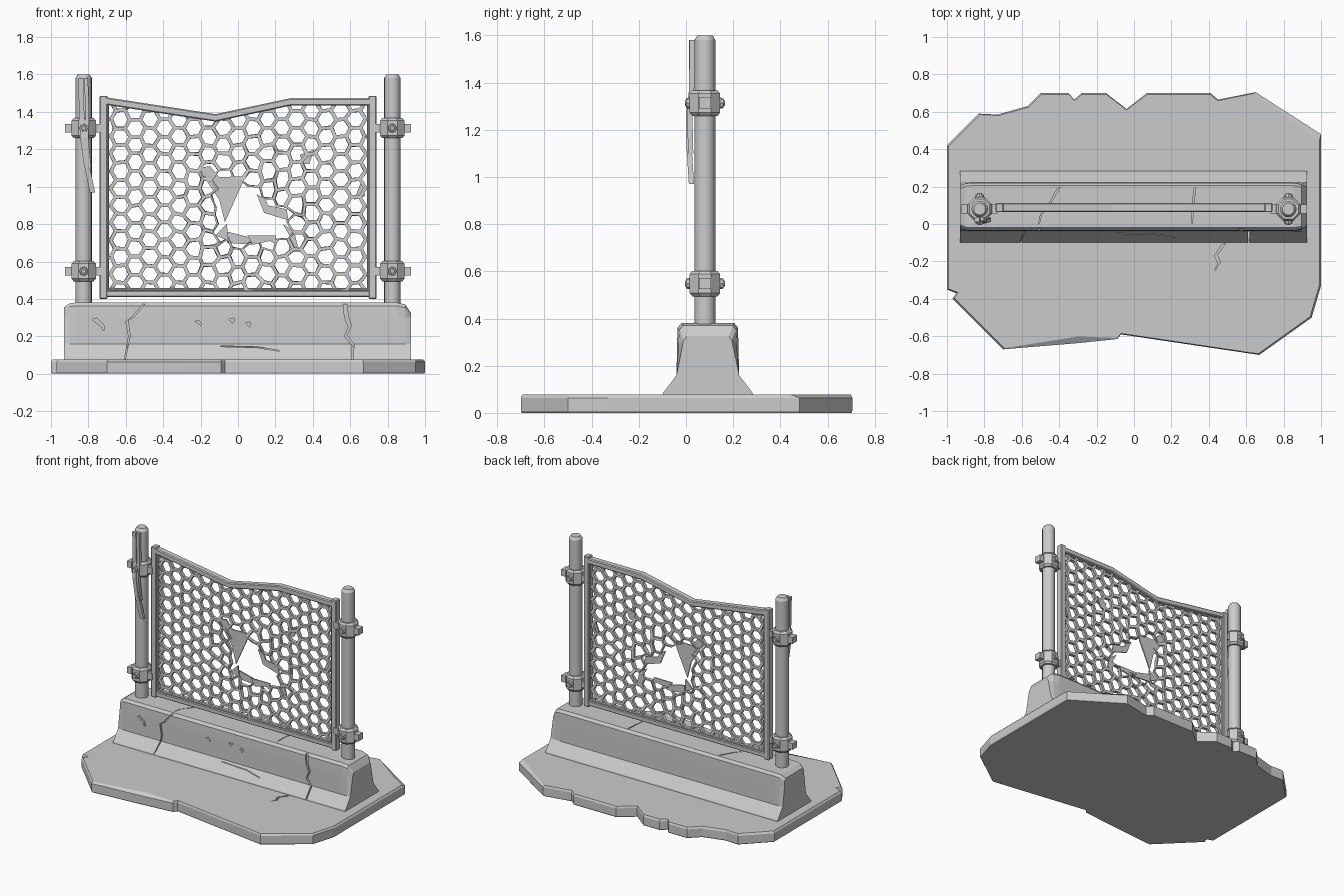
import bpy, bmesh, math, random
from mathutils import Vector, Matrix

random.seed(4)
if "Cube" in bpy.data.objects:
    bpy.data.objects.remove(bpy.data.objects["Cube"])

grey = bpy.data.materials.new("plain_grey")
grey.use_nodes = True
COLOUR = (0.6, 0.6, 0.6, 1)
grey.diffuse_color = COLOUR
grey.node_tree.nodes["Principled BSDF"].inputs["Base Color"].default_value = COLOUR
FENCE_Y = 0.088


def select(ob):
    bpy.ops.object.select_all(action='DESELECT')
    ob.select_set(True)
    bpy.context.view_layer.objects.active = ob


def finish(name, bm, bevel=0, smooth=False):
    bmesh.ops.recalc_face_normals(bm, faces=bm.faces[:])
    mesh = bpy.data.meshes.new(name)
    bm.to_mesh(mesh)
    bm.free()
    mesh.materials.append(grey)
    ob = bpy.data.objects.new(name, mesh)
    bpy.context.collection.objects.link(ob)
    if bevel:
        mod = ob.modifiers.new("edge_bevel", 'BEVEL')
        mod.width, mod.segments, mod.limit_method = bevel, 1, 'ANGLE'
    if smooth:
        select(ob)
        bpy.ops.object.shade_smooth_by_angle(angle=math.radians(35))
    return ob


def add_loft(bm, rings):
    """Skin a row of matching 3D outlines and cap both ends."""
    rows = [[bm.verts.new(p) for p in ring] for ring in rings]
    for a, b in zip(rows, rows[1:]):
        for i in range(len(a)):
            bm.faces.new((a[i - 1], b[i - 1], b[i], a[i]))
    bm.faces.new(rows[0])
    bm.faces.new(rows[-1][::-1])


def add_prism(bm, pts, axis, lo, hi):
    """Extrude a 2D outline along an axis (the other two axes in order)."""
    k = "xyz".index(axis)
    add_loft(bm, [[(*p[:k], d, *p[k:]) for p in pts] for d in (lo, hi)])


def add_box(bm, centre, size):
    m = Matrix.Translation(centre) @ Matrix.Diagonal((*size, 1))
    bmesh.ops.create_cube(bm, size=1, matrix=m)


def add_rod(bm, centre, direction, radius, length, sides, tip=None):
    rot = Vector((0, 0, 1)).rotation_difference(Vector(direction)).to_matrix().to_4x4()
    bmesh.ops.create_cone(bm, cap_ends=True, segments=sides, radius1=radius,
                          radius2=radius if tip is None else tip, depth=length,
                          matrix=Matrix.Translation(centre) @ rot)


def crack(ob, path, axis, lo, hi, width):
    """Cut a tapering groove along a path; keep the part whole if the cut fails."""
    last = len(path) - 1
    back = [(x + width * (1 - 0.7 * i / last), v + 0.3 * width) for i, (x, v) in enumerate(path)]
    bm = bmesh.new()
    add_prism(bm, path + back[::-1], axis, lo, hi)
    cutter = finish("crack_cutter", bm)
    cutter.hide_render = True
    whole = ob.data.copy()
    mod = ob.modifiers.new("crack", 'BOOLEAN')
    mod.operation, mod.object, mod.solver = 'DIFFERENCE', cutter, 'FLOAT'
    select(ob)
    bpy.ops.object.modifier_apply(modifier=mod.name)
    if len(ob.data.polygons) < len(whole.polygons):
        ob.data = whole
    bpy.data.objects.remove(cutter)


# Broken ground slab, its rim sloping in slightly and broken away in two places
outline = [(-1, .42), (-.83, .59), (-.73, .585), (-.57, .63), (-.5, .7), (-.35, .7),
           (-.32, .665), (-.28, .7), (-.15, .7), (-.04, .615), (.07, .7), (.41, .7),
           (.45, .665), (.65, .705), (1, .48), (1, -.33), (.95, -.5), (.67, -.7),
           (-.07, -.59), (-.09, -.615), (-.3, -.637), (-.7, -.67), (-.97, -.4), (-.95, -.37), (-1, -.35)]


def rim(z, scale, broken):
    return [(x * scale, y * scale + (broken if abs(x + .3) < .01 and y < 0 else 0)
             - (broken if x > .99 and y > 0 else 0), z) for x, y in outline]


bm = bmesh.new()
add_loft(bm, [rim(0, .995, 0), rim(.008, 1, 0), rim(.064, 1, 0), rim(.077, .991, .03)])
slab = finish("ground_slab", bm)
crack(slab, [(.47, -.11), (.43, -.17), (.45, -.21), (.43, -.25)], 'z', .06, .1, .02)
crack(slab, [(-.25, -.34), (-.3, -.43), (-.37, -.48), (-.44, -.51)], 'z', .07, .1, .007)

# Concrete barrier, its end corners chipped away towards the top
profile = [(-.1, .07), (-.097, .085), (-.04, .16), (-.038, .3), (-.035, .362), (-.02, .38),
           (.205, .38), (.22, .362), (.222, .3), (.225, .16), (.282, .085), (.285, .07)]


def section(x, drop, pinch):
    """The barrier profile, with its upper part lowered and narrowed."""
    return [(x, y if z < .2 else y + (.09 - y) * pinch, z - drop if z > .35 else z)
            for y, z in profile]


bm = bmesh.new()
add_loft(bm, [section(-.93, .025, .14), section(-.9, .004, .03), section(-.87, 0, 0),
              section(.85, 0, 0), section(.895, .01, .06), section(.925, .055, .2)])
barrier = finish("concrete_barrier", bm)
front_cracks = [
    ([(-.5, .385), (-.57, .30), (-.6, .28), (-.585, .2), (-.61, .06)], .018),
    ([(.56, .385), (.57, .30), (.59, .25), (.57, .2), (.61, .15), (.61, .06)], .022),
    ([(.3, .37), (.33, .31), (.28, .29), (.23, .27)], .016),
    ([(-.78, .29), (-.73, .25), (-.72, .23)], .025),
    ([(-.23, .28), (-.2, .26)], .02),
    ([(-.05, .29), (-.03, .27)], .03),
    ([(.04, .27), (.06, .25)], .025),
    ([(-.1, .145), (.1, .14), (.22, .12)], .012)]
for path, width in front_cracks:
    crack(barrier, path, 'y', -.2, -.025, width)
crack(barrier, [(-.41, .19), (-.46, .1), (-.5, .05), (-.51, .0)], 'z', .365, .45, .014)
crack(barrier, [(.32, .19), (.31, .08), (.31, .0)], 'z', .37, .45, .01)

# Posts with bolted clamps
for side, s in (("right", -1), ("left", 1)):
    x = s * .825
    bm = bmesh.new()
    add_rod(bm, (x, .08, .975), (0, 0, 1), .044, 1.21, 16)
    add_rod(bm, (x, .08, 1.59), (0, 0, 1), .044, .02, 16, .032)
    finish(side + "_post", bm, smooth=True)
    for level, z in (("lower", .548), ("upper", 1.313)):
        bm = bmesh.new()
        add_rod(bm, (x, .08, z), (0, 0, 1), .07, .08, 8)
        for e in (-1, 1):
            add_rod(bm, (x, .08, z + e * .047), (0, 0, e), .07, .014, 8, .058)
        bmesh.ops.rotate(bm, cent=(x, .08, z), verts=bm.verts[:],
                         matrix=Matrix.Rotation(math.radians(22.5), 3, 'Z'))
        c = Vector((x, .08, z))
        for d in (-1, 1):
            add_box(bm, c + Vector((d * .081, 0, 0)), (.036, .05, .046))
            add_rod(bm, c + Vector((0, d * .071, 0)), (0, d, 0), .024, .016, 8, .021)
            add_rod(bm, c + Vector((0, d * .08, 0)), (0, d, 0), .015, .01, 8, .011)
        finish(f"{side}_{level}_clamp", bm)

# Torn metal strips hanging on the right post
for name, half, path in (
        ("long_torn_strip", .014, [(-.84, .023, 1.58), (-.835, .023, 1.36), (-.83, .011, 1.26),
                                   (-.812, .013, 1.13), (-.778, .023, .97)]),
        ("short_torn_strip", .01, [(-.812, .026, 1.58), (-.806, .024, 1.38), (-.81, .016, 1.26),
                                   (-.795, .02, 1.1)])):
    bm = bmesh.new()
    add_loft(bm, [[(x + a * half, y + b * .011, z) for a, b in
                   ((-1, -1), (1, -1), (1, 1), (-1, 1))] for x, y, z in path])
    finish(name, bm)

# Fence frame with a sagging top rail
top_line = [(-.72, 1.462), (-.12, 1.37), (.28, 1.455), (.72, 1.455)]


def top_z(x):
    for (x0, z0), (x1, z1) in zip(top_line, top_line[1:]):
        if x <= x1:
            return z0 + (z1 - z0) * (x - x0) / (x1 - x0)
    return top_line[-1][1]


bm = bmesh.new()
add_prism(bm, [(x, z + .018) for x, z in top_line] + [(x, z - .022) for x, z in top_line[::-1]],
          'y', FENCE_Y - .024, FENCE_Y + .024)
finish("top_rail", bm, .006)
bm = bmesh.new()
add_box(bm, (0, FENCE_Y, .428), (1.42, .044, .034))
add_box(bm, (0, FENCE_Y, .45), (1.42, .032, .016))
finish("bottom_rail", bm, .005)
for side, s in (("right", -1), ("left", 1)):
    bm = bmesh.new()
    add_box(bm, (s * .72, FENCE_Y, .943), (.042, .05, 1.086))
    add_box(bm, (s * .697, FENCE_Y, .94), (.012, .034, 1.0))
    finish(side + "_frame_upright", bm, .005)

# Hexagonal wire mesh with a torn opening
tear = [(-.15, 1.06), (.04, 1.06), (.1, .97), (.27, .9), (.31, .68), (.12, .68), (-.08, .7), (-.08, .82)]


def in_tear(x, z):
    inside = False
    for (x0, z0), (x1, z1) in zip(tear, tear[1:] + tear[:1]):
        if (z0 > z) != (z1 > z) and x < x0 + (z - z0) * (x1 - x0) / (z1 - z0):
            inside = not inside
    return inside


STEP_X, STEP_Z = .0785, .092
bm = bmesh.new()
for col in range(-10, 11):
    for row in range(13):
        cx, cz = col * STEP_X, .44 + (row + .5 * (col % 2)) * STEP_Z
        if not in_tear(cx, cz):
            bm.faces.new([bm.verts.new((cx + STEP_X / 1.5 * math.cos(math.radians(60 * k)), FENCE_Y,
                                        cz + STEP_Z / 1.732 * math.sin(math.radians(60 * k))))
                          for k in range(6)])
bmesh.ops.remove_doubles(bm, verts=bm.verts[:], dist=.01)
for v in bm.verts:
    near = max(0, 1 - math.hypot(v.co.x - .1, v.co.z - .85) / .5)
    v.co += Vector([random.uniform(-1, 1) * (.004 + .014 * near) for _ in "xyz"])
bmesh.ops.recalc_face_normals(bm, faces=bm.faces[:])
cells = bm.faces[:]
bmesh.ops.inset_individual(bm, faces=cells, thickness=.0095, use_even_offset=True)
bmesh.ops.delete(bm, geom=cells, context='FACES')
for v in bm.verts:
    v.co.x = min(.715, max(-.715, v.co.x))
    v.co.z = min(top_z(v.co.x), max(.435, v.co.z))
bmesh.ops.dissolve_degenerate(bm, dist=.0005, edges=bm.edges[:])
wire = finish("wire_mesh", bm)
solid = wire.modifiers.new("thickness", 'SOLIDIFY')
solid.thickness, solid.offset = .024, 0

# Loose shreds of sheet around the tear
shreds = [[(-.18, 1.05), (.04, 1.055), (-.07, .81), (-.1, .93)],
          [(-.06, .76), (.06, .73), (.08, .69), (-.06, .70)],
          [(.1, .96), (.15, .93), (.16, .9), (.26, .88), (.27, .82), (.14, .86)],
          [(.05, .74), (.2, .74), (.21, .69), (.17, .71), (.08, .69)],
          [(.24, .8), (.3, .76), (.32, .68), (.27, .65), (.28, .73)],
          [(-.12, .74), (-.06, .8), (-.05, .71)],
          [(-.21, 1.1), (-.15, 1.11), (-.1, 1.05), (-.17, 1.05)],
          [(.33, 1.17), (.41, 1.2), (.38, 1.12), (.35, 1.12)],
          [(.62, .93), (.66, 1.03), (.68, .95)]]
bm = bmesh.new()
for i, shape in enumerate(shreds):
    y = FENCE_Y + (-.012, .006, -.004)[i % 3]
    add_prism(bm, shape, 'y', y, y + .009)
finish("torn_sheet_shreds", bm)
